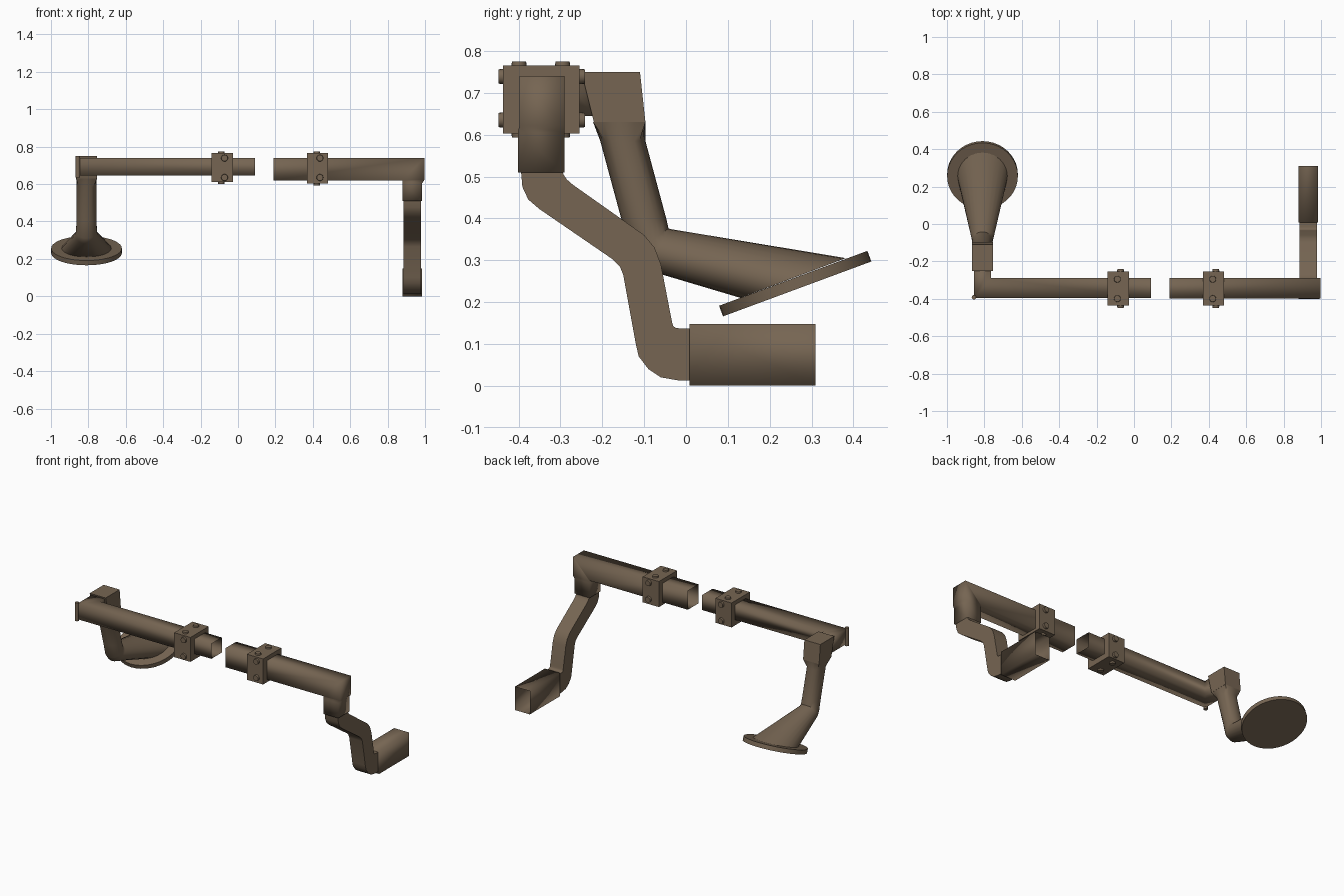
import bpy, bmesh, math
from mathutils import Vector, Matrix

if "Cube" in bpy.data.objects:
    bpy.data.objects.remove(bpy.data.objects["Cube"])

metal = bpy.data.materials.new("bronze brown")
metal.diffuse_color = (0.18, 0.13, 0.085, 1)
metal.use_nodes = True
metal.node_tree.nodes["Principled BSDF"].inputs["Base Color"].default_value = metal.diffuse_color


def finish(name, bm, angle):
    bmesh.ops.recalc_face_normals(bm, faces=bm.faces)
    me = bpy.data.meshes.new(name)
    bm.to_mesh(me)
    bm.free()
    me.materials.append(metal)
    ob = bpy.data.objects.new(name, me)
    bpy.context.collection.objects.link(ob)
    bpy.ops.object.select_all(action='DESELECT')
    ob.select_set(True)
    bpy.context.view_layer.objects.active = ob
    bpy.ops.object.shade_smooth_by_angle(angle=math.radians(angle))
    return ob


def put(plane, a, b, c):
    """Map in-plane coordinates a, b and the depth c to x, y, z."""
    return {'yz': Vector((c, a, b)), 'xz': Vector((a, c, b)), 'xy': Vector((a, b, c))}[plane]


def rect(plane, A, B, lo, hi):
    return [put(plane, *A, lo), put(plane, *B, lo), put(plane, *B, hi), put(plane, *A, hi)]


def oval(A, B, w, cx, square=0.0, n=24):
    """Ring spanning A to B in the yz plane, blended between round and square."""
    A, B = Vector(A), Vector(B)
    mid, half, pts = (A + B) / 2, (B - A) / 2, []
    for i in range(n):
        t = 2 * math.pi * i / n
        c, s = math.cos(t), math.sin(t)
        k = 1 + square * (1 / max(abs(c), abs(s)) - 1)
        p = mid + half * c * k
        pts.append(Vector((cx + w * s * k, p.x, p.y)))
    return pts


def loft(name, rings, angle, start=True, end=True):
    bm = bmesh.new()
    rs = [[bm.verts.new(p) for p in r] for r in rings]
    n = len(rs[0])
    for r, q in zip(rs, rs[1:]):
        for i in range(n):
            bm.faces.new((r[i], r[(i + 1) % n], q[(i + 1) % n], q[i]))
    if start:
        bm.faces.new(rs[0])
    if end:
        bm.faces.new(rs[-1])
    return finish(name, bm, angle)


def cylinder(name, centre, radius, depth, rot=Matrix(), seg=24, top=None):
    bm = bmesh.new()
    bmesh.ops.create_cone(bm, cap_ends=True, segments=seg, radius1=radius,
                          radius2=radius if top is None else top, depth=depth,
                          matrix=Matrix.Translation(centre) @ rot)
    return finish(name, bm, 35)


# Left bar: open square tube turning back into the arm
loft("left_bar", [rect('xy', (0.09, -0.29), (0.09, -0.395), 0.645, 0.74),
                  rect('xy', (-0.765, -0.29), (-0.855, -0.395), 0.645, 0.74),
                  rect('xy', (-0.765, -0.22), (-0.855, -0.22), 0.645, 0.74)], 100, start=False)
cylinder("corner_pin", (-0.856, -0.392, 0.692), 0.012, 0.115, seg=12)

# Right bar: open square tube turning down, with a stepped socket
loft("right_bar", [rect('xz', (0.19, 0.62), (0.19, 0.74), -0.398, -0.29),
                   rect('xz', (0.88, 0.62), (0.996, 0.74), -0.398, -0.29),
                   rect('xz', (0.88, 0.615), (0.996, 0.622), -0.398, -0.29),
                   rect('xz', (0.88, 0.605), (0.985, 0.605), -0.402, -0.29),
                   rect('xz', (0.88, 0.51), (0.985, 0.51), -0.402, -0.29)], 100, start=False)

# Collars with two rivets on each of four sides
for side, x, low in (("left", -0.085, 0.61), ("right", 0.425, 0.603)):
    loft(side + "_collar", [rect('yz', (-0.437, low), (-0.437, 0.765), x - 0.057, x + 0.057),
                            rect('yz', (-0.254, low), (-0.254, 0.765), x - 0.057, x + 0.057)], 30)
    for face, (sy, sz) in enumerate(((0, 1), (0, -1), (1, 0), (-1, 0))):
        rot = Vector((0, sy, sz)).to_track_quat('Z', 'Y').to_matrix().to_4x4()
        for off in (-0.052, 0.052):
            if sz:
                pos = (x - 0.004, -0.347 + off, 0.766 if sz > 0 else low - 0.001)
            else:
                pos = (x + 0.013, -0.25 if sy > 0 else -0.44, 0.687 + off)
            cylinder(f"{side}_rivet_{face}", pos, 0.019, 0.017, rot, 16, 0.017)

# Right S-shaped leg, from paired outline points
front = [(-0.395, 0.52), (-0.391, 0.475), (-0.377, 0.445), (-0.35, 0.422), (-0.175, 0.302),
         (-0.158, 0.285), (-0.15, 0.265), (-0.12, 0.10), (-0.113, 0.07), (-0.09, 0.04),
         (-0.06, 0.02), (-0.02, 0.013), (0.012, 0.012)]
back = [(-0.295, 0.52), (-0.293, 0.505), (-0.285, 0.493), (-0.27, 0.48), (-0.10, 0.36),
        (-0.075, 0.33), (-0.06, 0.29), (-0.035, 0.16), (-0.033, 0.15), (-0.03, 0.142),
        (-0.024, 0.138), (-0.015, 0.137), (0.012, 0.137)]
loft("right_leg", [rect('yz', a, b, 0.886, 0.978) for a, b in zip(front, back)], 40)

# Right foot: square sleeve open at the back
loft("right_foot", [rect('yz', (0.008, 0), (0.008, 0.148), 0.88, 0.985),
                    rect('yz', (0.309, 0), (0.309, 0.148), 0.88, 0.985)], 100, end=False)

# Left arm: block, square-to-round neck, bent tube and flared cone
CX = -0.81
loft("left_arm_block", [rect('yz', (-0.25, 0.75), (-0.11, 0.75), CX - 0.056, CX + 0.056),
                        rect('yz', (-0.22, 0.63), (-0.097, 0.63), CX - 0.056, CX + 0.056)], 30)
loft("left_arm", [oval((-0.222, 0.63), (-0.097, 0.63), 0.055, CX, 1),
                  oval((-0.205, 0.585), (-0.097, 0.585), 0.053, CX, 0.1),
                  oval((-0.155, 0.40), (-0.046, 0.395), 0.054, CX),
                  oval((-0.13, 0.31), (-0.042, 0.376), 0.056, CX),
                  oval((-0.105, 0.28), (-0.035, 0.374), 0.06, CX),
                  oval((0.13, 0.21), (0.382, 0.305), 0.133, CX)], 40)

# Left foot: tilted round plate
cylinder("left_foot_plate", (CX, 0.261, 0.244), 0.189, 0.027,
         Matrix.Rotation(math.radians(20.3), 4, 'X'), 40)
